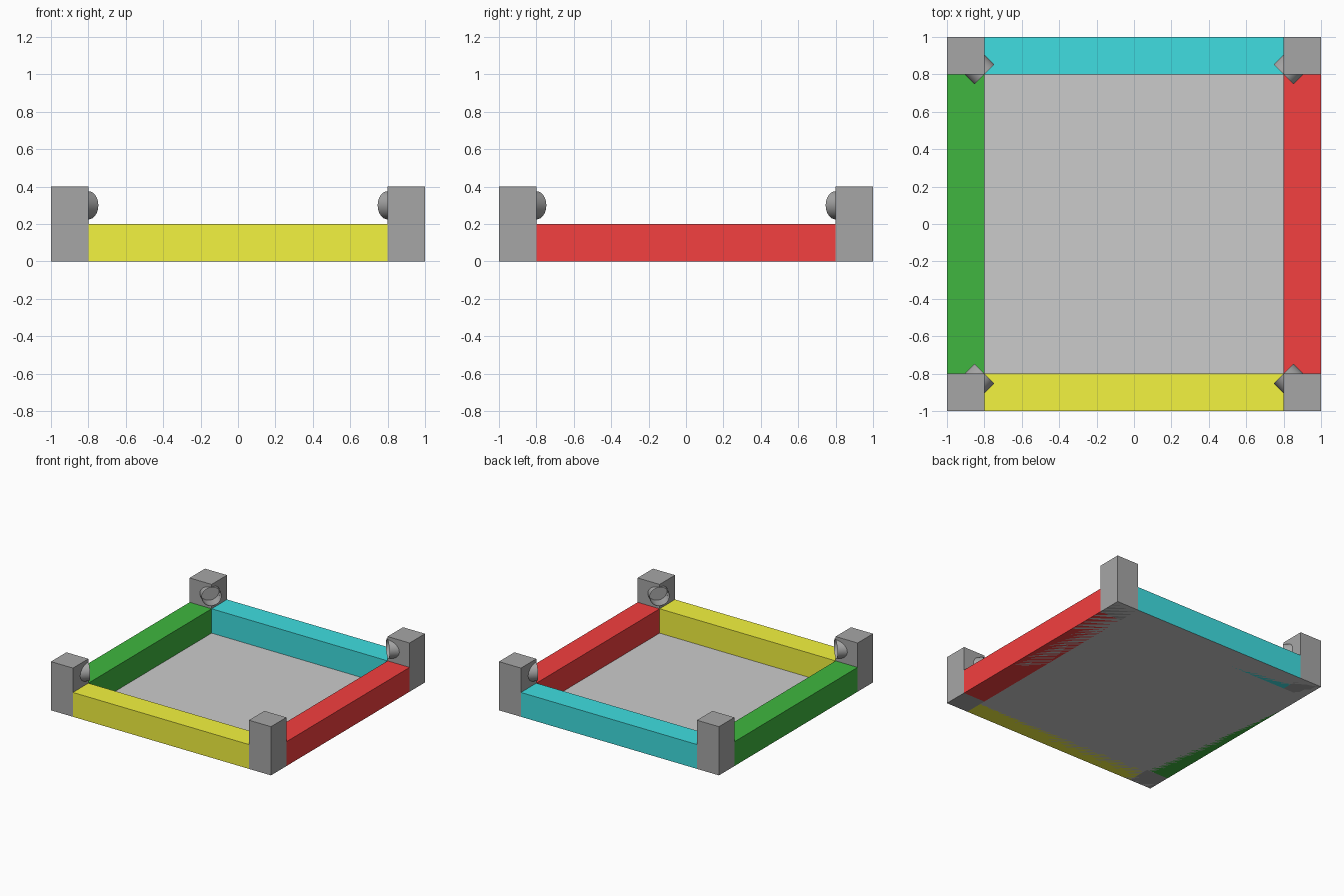
import bpy
import bmesh
from math import pi, atan2
from mathutils import Matrix

if "Cube" in bpy.data.objects:
    bpy.data.objects.remove(bpy.data.objects["Cube"])


def material(name, rgb):
    m = bpy.data.materials.new(name)
    m.diffuse_color = (*rgb, 1)
    m.use_nodes = True
    m.node_tree.nodes["Principled BSDF"].inputs["Base Color"].default_value = m.diffuse_color
    return m


def mesh_object(name, bm, mat=None):
    me = bpy.data.meshes.new(name)
    bm.to_mesh(me)
    bm.free()
    ob = bpy.data.objects.new(name, me)
    bpy.context.collection.objects.link(ob)
    if mat:
        me.materials.append(mat)
    return ob


def box(name, center, size, mat=None):
    bm = bmesh.new()
    bmesh.ops.create_cube(bm, size=1, matrix=Matrix.Translation(center) @ Matrix.Diagonal((*size, 1)))
    return mesh_object(name, bm, mat)


def barrel(name, sx, sy, start, end, radius, caps, mat=None):
    """Horizontal cylinder on the inward diagonal, measured outward from the post's inner edge."""
    rot = Matrix.Rotation(atan2(sy, sx), 4, 'Z') @ Matrix.Rotation(pi / 2, 4, 'Y')
    place = Matrix.Translation((0.8 * sx, 0.8 * sy, 0.3)) @ rot
    place = place @ Matrix.Translation((0, 0, (start + end) / 2))
    bm = bmesh.new()
    bmesh.ops.create_cone(bm, cap_ends=caps, segments=32, radius1=radius, radius2=radius,
                          depth=end - start, matrix=place)
    return mesh_object(name, bm, mat)


def smooth(ob):
    bpy.ops.object.select_all(action='DESELECT')
    ob.select_set(True)
    bpy.context.view_layer.objects.active = ob
    bpy.ops.object.shade_smooth_by_angle(angle=0.6)


dark = material("dark_grey", (0.38, 0.38, 0.38))

# thin floor sheet
bm = bmesh.new()
bmesh.ops.create_grid(bm, x_segments=1, y_segments=1, size=1)
mesh_object("floor", bm)

# four coloured side rails
for name, x, y, rgb in [("front_rail", 0, -0.9, (0.9, 0.9, 0.05)),
                        ("back_rail", 0, 0.9, (0.05, 0.73, 0.75)),
                        ("right_rail", 0.9, 0, (0.9, 0.05, 0.05)),
                        ("left_rail", -0.9, 0, (0.05, 0.47, 0.05))]:
    size = (1.6, 0.2, 0.2) if x == 0 else (0.2, 1.6, 0.2)
    box(name, (x, y, 0.1), size, material(name, rgb))

# corner posts with a recessed diagonal socket and its protruding sleeve
for sx, sx_name in [(-1, "left"), (1, "right")]:
    for sy, sy_name in [(-1, "front"), (1, "back")]:
        label = f"{sy_name}_{sx_name}"
        post = box(f"{label}_post", (0.9 * sx, 0.9 * sy, 0.2), (0.2, 0.2, 0.4), dark)
        cutter = barrel(f"{label}_cutter", sx, sy, -0.1, 0.1, 0.075, True)
        cutter.hide_render = True
        cut = post.modifiers.new("socket", 'BOOLEAN')
        cut.operation = 'DIFFERENCE'
        cut.solver = 'EXACT'
        cut.object = cutter
        bpy.context.view_layer.objects.active = post
        bpy.ops.object.modifier_apply(modifier=cut.name)
        bpy.data.objects.remove(cutter)
        smooth(post)
        smooth(barrel(f"{label}_sleeve", sx, sy, 0, 0.1, 0.0753, False, dark))
